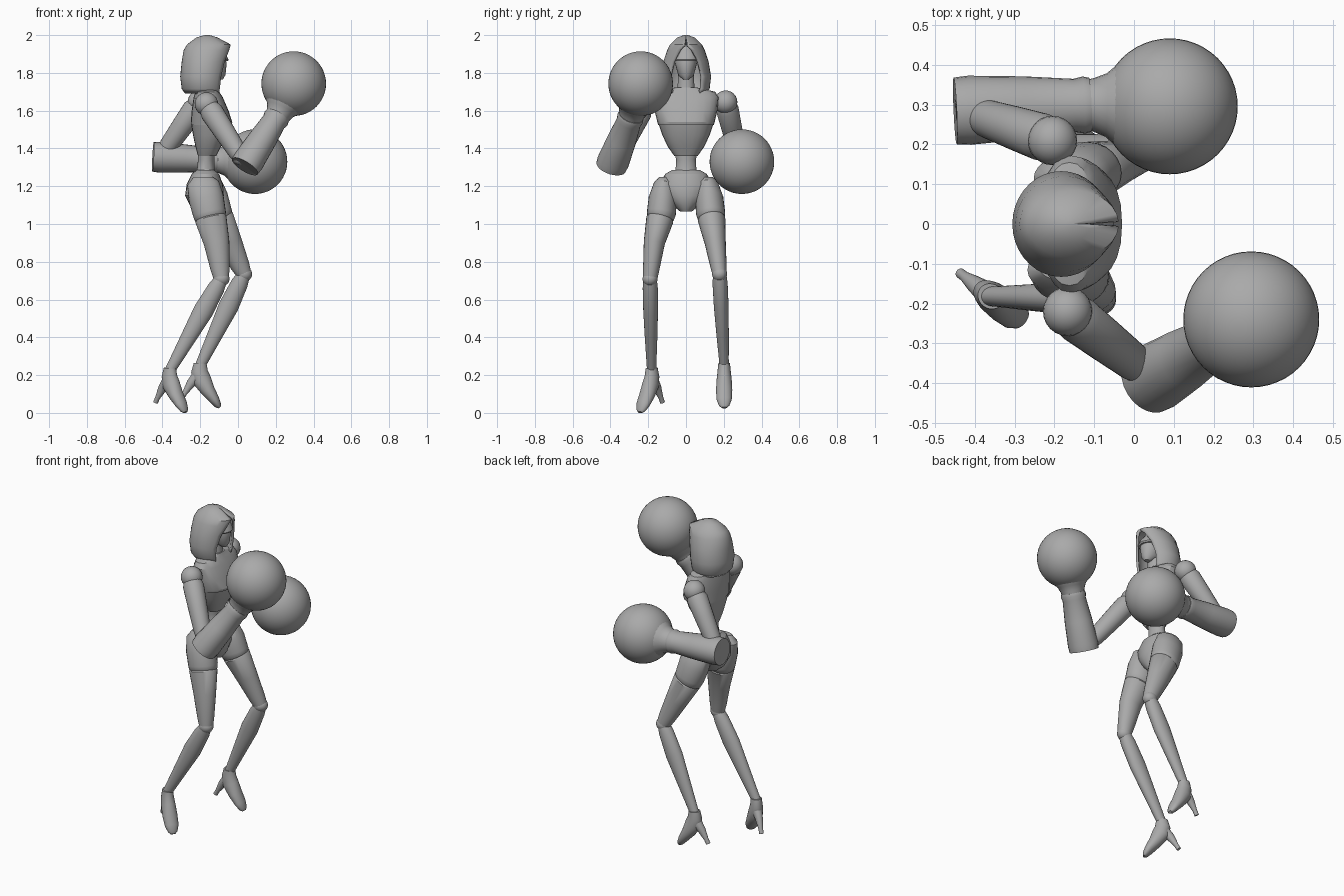
import bpy, bmesh
from math import sin, cos, pi, radians
from mathutils import Vector

cube = bpy.data.objects.get("Cube")
if cube:
    bpy.data.objects.remove(cube)

grey = bpy.data.materials.new("plain grey")
grey.use_nodes = True
COLOUR = (0.4, 0.4, 0.4, 1)
grey.diffuse_color = COLOUR
grey.node_tree.nodes["Principled BSDF"].inputs["Base Color"].default_value = COLOUR
X, Z = Vector((1, 0, 0)), Vector((0, 0, 1))


def finish(name, bm, angle=35, closed=True):
    if closed:
        bmesh.ops.recalc_face_normals(bm, faces=bm.faces)
    mesh = bpy.data.meshes.new(name)
    bm.to_mesh(mesh)
    bm.free()
    mesh.materials.append(grey)
    obj = bpy.data.objects.new(name, mesh)
    bpy.context.collection.objects.link(obj)
    bpy.ops.object.select_all(action="DESELECT")
    obj.select_set(True)
    bpy.context.view_layer.objects.active = obj
    bpy.ops.object.shade_smooth_by_angle(angle=radians(angle))
    return obj


def ball(name, centre, size, segments=24):
    bm = bmesh.new()
    bmesh.ops.create_uvsphere(bm, u_segments=segments, v_segments=segments // 2, radius=1)
    for v in bm.verts:
        v.co = Vector(centre) + Vector([a * b for a, b in zip(v.co, size)])
    return finish(name, bm)


def loft(name, stations, hint=X, flat=False, power=1.0, n=24, angle=35):
    """Skin elliptical rings; each station is (centre, radius along hint, radius across)."""
    bm = bmesh.new()
    pts = [Vector(s[0]) for s in stations]
    rings = []
    for i, (_, ru, rv) in enumerate(stations):
        t = Z if flat else (pts[min(i + 1, len(pts) - 1)] - pts[max(i - 1, 0)]).normalized()
        u = (hint - t * hint.dot(t)).normalized()
        w = t.cross(u)
        ring = []
        for k in range(n):
            c, s = cos(2 * pi * k / n), sin(2 * pi * k / n)
            c = abs(c) ** power * (1 if c > 0 else -1)
            s = abs(s) ** power * (1 if s > 0 else -1)
            ring.append(bm.verts.new(pts[i] + u * ru * c + w * rv * s))
        rings.append(ring)
    for a, b in zip(rings, rings[1:]):
        for k in range(n):
            bm.faces.new((a[k], a[(k + 1) % n], b[(k + 1) % n], b[k]))
    bm.faces.new(rings[0][::-1])
    bm.faces.new(rings[-1])
    return finish(name, bm, angle)


def body(name, rows, power=0.85, angle=25):
    """Level rings given as (height, back, front, half width)."""
    return loft(name, [(((b + f) / 2, 0, z), (f - b) / 2, w) for z, b, f, w in rows],
                flat=True, power=power, angle=angle)


def limb(name, a, b, rows, hint=X):
    """Rows are (fraction along, radius along hint, radius across)."""
    a, b = Vector(a), Vector(b)
    tube = [(a.lerp(b, t), ru, rv) for t, ru, rv in rows]
    bm_axis = (b - a).normalized()
    side = (hint - bm_axis * hint.dot(bm_axis)).normalized()
    return loft(name, tube, side, angle=40)


# Hood: rings left open at the face
hood_rows = [(2.0, -0.175, -0.15, 0.01, 0.02), (1.988, -0.22, -0.11, 0.045, 0.02),
             (1.95, -0.27, -0.038, 0.085, 0.08), (1.92, -0.288, -0.04, 0.1, 0.33),
             (1.86, -0.298, -0.05, 0.12, 0.58), (1.78, -0.306, -0.06, 0.133, 0.7),
             (1.715, -0.298, -0.068, 0.125, 0.72), (1.69, -0.28, -0.075, 0.108, 0.72)]
bm = bmesh.new()
N = 28
prev = None
for z, back, front, w, gap in hood_rows:
    ring = []
    for k in range(N + 1):
        a = gap + (2 * pi - 2 * gap) * k / N
        ring.append(bm.verts.new(((back + front) / 2 + (front - back) / 2 * cos(a), w * sin(a), z)))
    if prev:
        for k in range(N):
            bm.faces.new((prev[k], ring[k], ring[k + 1], prev[k + 1]))
    else:
        bm.faces.new(ring)
    prev = ring
hood = finish("hood", bm, 40, closed=False)
thick = hood.modifiers.new("cloth thickness", "SOLIDIFY")
thick.thickness = 0.014
thick.offset = -1

# Face with a pointed mask, brow visor, and neck
body("head", [(1.765, -0.12, -0.08, 0.015), (1.79, -0.17, -0.066, 0.042),
              (1.85, -0.2, -0.06, 0.058), (1.9, -0.21, -0.07, 0.058),
              (1.95, -0.19, -0.1, 0.035)], 1, 40)
body("visor", [(1.862, -0.16, -0.054, 0.06), (1.87, -0.16, -0.05, 0.062),
               (1.9, -0.17, -0.064, 0.06), (1.925, -0.17, -0.085, 0.045)], 1)
body("neck", [(1.64, -0.21, -0.1, 0.065), (1.7, -0.2, -0.115, 0.045),
              (1.8, -0.19, -0.115, 0.042)], 1)

# Torso: ridged chest, tapered ribs, waist and hips
body("chest", [(1.722, -0.205, -0.11, 0.06), (1.7, -0.225, -0.1, 0.155),
               (1.67, -0.235, -0.08, 0.172), (1.6, -0.245, -0.05, 0.166),
               (1.54, -0.25, -0.03, 0.152), (1.525, -0.25, -0.034, 0.148)])
body("ribs", [(1.53, -0.248, -0.045, 0.145), (1.47, -0.238, -0.06, 0.125),
              (1.41, -0.225, -0.09, 0.097), (1.36, -0.212, -0.115, 0.062)])
body("waist", [(1.42, -0.21, -0.12, 0.07), (1.34, -0.212, -0.125, 0.052),
               (1.29, -0.217, -0.125, 0.055), (1.24, -0.235, -0.11, 0.085)], 1)
body("pelvis", [(1.285, -0.22, -0.125, 0.075), (1.265, -0.245, -0.1, 0.11),
                (1.21, -0.272, -0.08, 0.14), (1.15, -0.28, -0.075, 0.12),
                (1.1, -0.255, -0.085, 0.07), (1.065, -0.21, -0.11, 0.03)], 1)

# Legs: (side, knee, ankle, foot yaw in degrees, thigh centres)
legs = [("right", (-0.088, -0.19, 0.71), (-0.36, -0.182, 0.225), -37,
         [(-0.185, -0.115, 1.215), (-0.152, -0.13, 1.06), (-0.113, -0.168, 0.9)]),
        ("left", (0.032, 0.178, 0.735), (-0.2, 0.202, 0.25), 0,
         [(-0.17, 0.115, 1.215), (-0.12, 0.13, 1.06), (-0.045, 0.155, 0.9)])]
for side, knee, ankle, yaw, (hip, mid, low) in legs:
    hip, mid, low, knee, ankle = map(Vector, (hip, mid, low, knee, ankle))
    loft(side + "_thigh", [(hip + Z * 0.035, 0.05, 0.025), (hip, 0.084, 0.055),
                           (hip.lerp(mid, 0.5), 0.093, 0.075),
                           (mid, 0.088, 0.077), (mid.lerp(low, 0.15), 0.085, 0.073),
                           (mid.lerp(low, 0.18), 0.081, 0.069), (mid.lerp(low, 0.22), 0.084, 0.073),
                           (low, 0.068, 0.056), (low.lerp(knee, 0.75), 0.05, 0.043),
                           (knee, 0.04, 0.038)])
    ball(side + "_knee", knee, (0.043, 0.04, 0.04))
    limb(side + "_shin", knee, ankle, [(0.02, 0.036, 0.036), (0.1, 0.045, 0.04),
                                       (0.35, 0.053, 0.039), (0.65, 0.041, 0.033),
                                       (0.93, 0.03, 0.026), (1.04, 0.026, 0.024)])
    # High-heeled shoe
    ahead = Vector((cos(radians(yaw)), sin(radians(yaw)), 0))
    at = lambda f, z: ankle + ahead * f + Z * z
    loft(side + "_shoe", [(at(0, 0.012), 0.034, 0.031), (at(-0.004, -0.03), 0.044, 0.035),
                          (at(0.008, -0.075), 0.05, 0.04), (at(0.04, -0.13), 0.038, 0.043),
                          (at(0.075, -0.18), 0.027, 0.04), (at(0.094, -0.21), 0.018, 0.028),
                          (at(0.102, -0.222), 0.008, 0.014)], ahead, angle=45)
    loft(side + "_heel", [(at(-0.01, -0.05), 0.032, 0.03), (at(-0.05, -0.095), 0.024, 0.022),
                          (at(-0.082, -0.145), 0.013, 0.013), (at(-0.096, -0.17), 0.013, 0.013)],
         ahead)

# Arms: (side, shoulder, elbow, cuff centre, wrist, round glove centre)
arms = [("right", (-0.167, -0.22, 1.635), (0.015, -0.36, 1.355), (0.042, -0.393, 1.312),
         (0.21, -0.29, 1.572), (0.295, -0.24, 1.743)),
        ("left", (-0.205, 0.21, 1.645), (-0.385, 0.27, 1.39), (-0.44, 0.285, 1.355),
         (-0.11, 0.3, 1.338), (0.09, 0.296, 1.33))]
for side, shoulder, elbow, cuff, wrist, glove in arms:
    ball(side + "_shoulder", shoulder, (0.062,) * 3)
    limb(side + "_upper_arm", shoulder, elbow,
         [(0.05, 0.05, 0.05), (0.15, 0.062, 0.06), (0.5, 0.057, 0.055),
          (0.9, 0.05, 0.048), (1.0, 0.042, 0.042)], Z)
    ball(side + "_elbow", elbow, (0.045,) * 3)
    # Hollow cuffed forearm narrowing to the wrist
    limb(side + "_forearm", cuff, wrist,
         [(0.3, 0.06, 0.06), (0.0, 0.068, 0.07), (-0.03, 0.078, 0.084), (0.08, 0.082, 0.087),
          (0.5, 0.074, 0.079), (0.88, 0.064, 0.067), (0.95, 0.07, 0.072), (1.0, 0.066, 0.068)], Z)
    limb(side + "_wrist", wrist, glove, [(-0.1, 0.06, 0.06), (0.05, 0.068, 0.068),
                                         (0.2, 0.08, 0.08), (0.4, 0.115, 0.115),
                                         (0.6, 0.13, 0.13)], Z)
    ball(side + "_round_glove", glove, (0.171,) * 3, 48)
